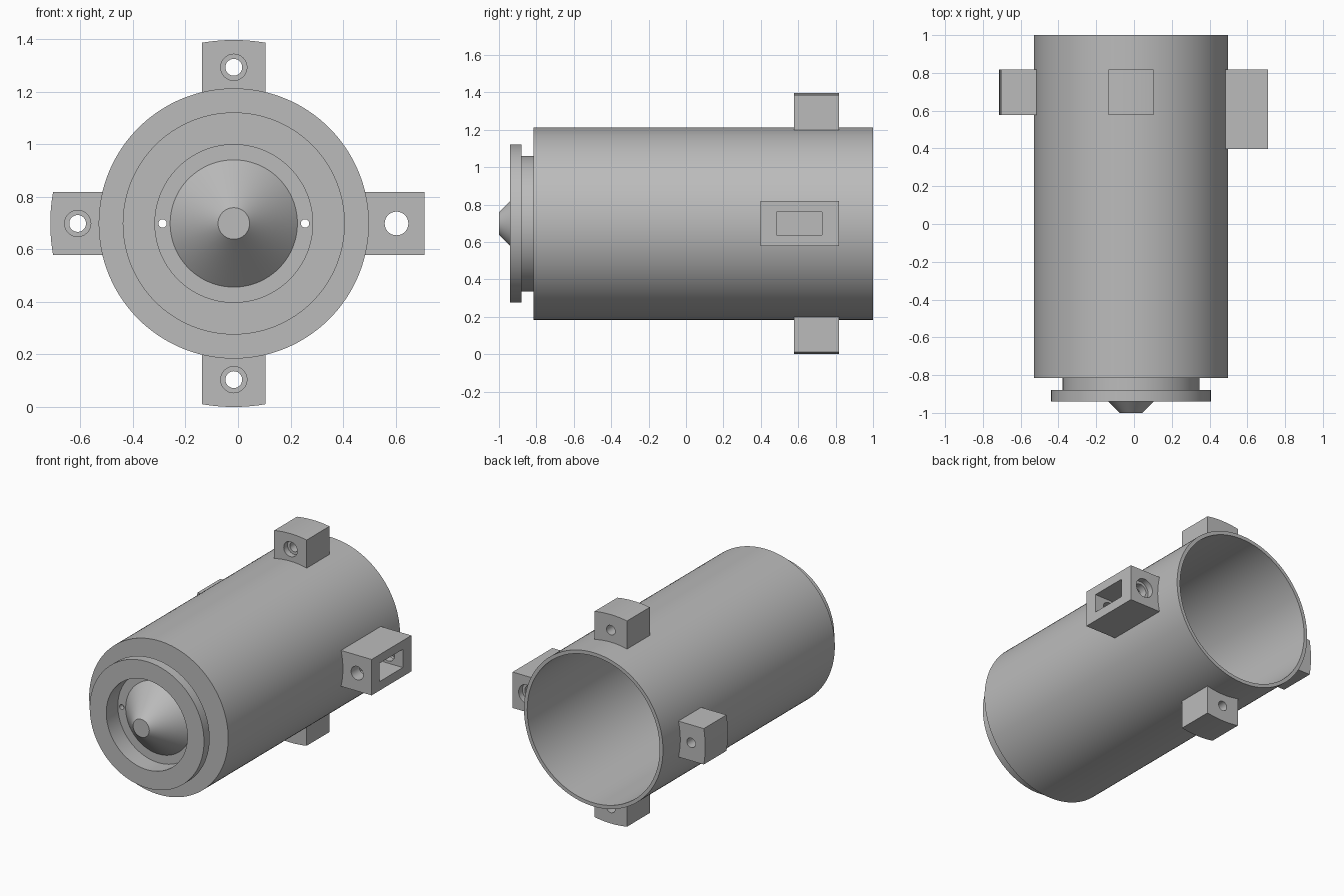
import bpy, bmesh, math
from mathutils import Vector

if "Cube" in bpy.data.objects:
    bpy.data.objects.remove(bpy.data.objects["Cube"])

CX, CZ = -0.016, 0.698        # main axis runs along y
grey = bpy.data.materials.new("light grey")
grey.diffuse_color = (0.5, 0.5, 0.5, 1)
grey.use_nodes = True
grey.node_tree.nodes["Principled BSDF"].inputs["Base Color"].default_value = grey.diffuse_color


def finish(name, bm):
    bmesh.ops.remove_doubles(bm, verts=bm.verts, dist=1e-5)
    bmesh.ops.recalc_face_normals(bm, faces=bm.faces)
    me = bpy.data.meshes.new(name)
    bm.to_mesh(me)
    bm.free()
    me.materials.append(grey)
    ob = bpy.data.objects.new(name, me)
    bpy.context.collection.objects.link(ob)
    return ob


def lathe(name, profile, cx, cz, steps):
    """Revolve (radius, y) points about the y direction through (cx, cz)."""
    bm = bmesh.new()
    vs = [bm.verts.new((cx + r, y, cz)) for r, y in profile]
    es = [bm.edges.new(p) for p in zip(vs, vs[1:])]
    bmesh.ops.spin(bm, geom=vs + es, cent=(cx, 0, cz), axis=(0, 1, 0),
                   angle=math.tau, steps=steps, use_merge=False)
    return finish(name, bm)


def prism(name, pts, y0, y1):
    """Extrude (x, z) points from y0 to y1."""
    bm = bmesh.new()
    f = bm.faces.new([bm.verts.new((x, y0, z)) for x, z in pts])
    ex = bmesh.ops.extrude_face_region(bm, geom=[f])["geom"]
    bmesh.ops.translate(bm, vec=(0, y1 - y0, 0),
                        verts=[v for v in ex if isinstance(v, bmesh.types.BMVert)])
    return finish(name, bm)


def cut(ob, cutter):
    m = ob.modifiers.new("cut", "BOOLEAN")
    m.operation, m.solver, m.object = "DIFFERENCE", "EXACT", cutter
    bpy.context.view_layer.objects.active = ob
    bpy.ops.object.modifier_apply(modifier=m.name)
    bpy.data.objects.remove(cutter)


def smooth(ob):
    bpy.ops.object.select_all(action="DESELECT")
    ob.select_set(True)
    bpy.context.view_layer.objects.active = ob
    bpy.ops.object.shade_smooth_by_angle(angle=math.radians(30))


def lug_outline(angle, inner, outer, flat=False, half=0.12, n=10):
    """Block cross-section with arcs concentric to the tube, turned by angle."""
    us = [-half + 2 * half * i / n for i in range(n + 1)]
    pts = [(u, math.sqrt(inner ** 2 - u * u)) for u in us]
    if flat:
        pts += [(half, outer), (-half, outer)]
    else:
        pts += [(u, math.sqrt(outer ** 2 - u * u)) for u in reversed(us)]
    c, s = math.cos(angle), math.sin(angle)
    return [(CX + u * c + v * s, CZ - u * s + v * c) for u, v in pts]


# Housing: open tube at the back, flange, recess and nose cone at the front
housing = lathe("housing", [
    (0, -1.0), (0.06, -1.0), (0.242, -0.818), (0.30, -0.818), (0.30, -0.94),
    (0.4225, -0.94), (0.4225, -0.88), (0.3625, -0.88), (0.3625, -0.815),
    (0.514, -0.815), (0.514, 1.0), (0.49, 1.0), (0.49, -0.785), (0, -0.785)],
    CX, CZ, 128)
for side in (-1, 1):
    cut(housing, lathe("pin_hole", [(0, -0.9), (0.016, -0.9), (0.016, -0.7), (0, -0.7)],
                       CX + side * 0.271, CZ, 24))
smooth(housing)

# Three small lugs with counterbored holes
for name, a in (("top_lug", 0), ("left_lug", -math.pi / 2), ("bottom_lug", math.pi)):
    lug = prism(name, lug_outline(a, 0.505, 0.698), 0.577, 0.817)
    hx, hz = CX + 0.594 * math.sin(a), CZ + 0.594 * math.cos(a)
    cut(lug, lathe("bolt_hole", [(0, 0.5), (0.05, 0.5), (0.05, 0.617), (0.032, 0.617),
                                 (0.032, 0.9), (0, 0.9)], hx, hz, 32))
    smooth(lug)

# Long right lug: side window, through hole, counterbore at the back
right = prism("right_lug", lug_outline(math.pi / 2, 0.505, 0.71 - CX, True), 0.397, 0.817)
cut(right, lathe("bolt_hole", [(0, 0.3), (0.045, 0.3), (0.045, 0.777), (0.063, 0.777),
                               (0.063, 0.9), (0, 0.9)], 0.603, CZ, 40))
cut(right, prism("window", [(0.53, 0.638), (0.8, 0.638), (0.8, 0.76), (0.53, 0.76)],
                 0.483, 0.727))
smooth(right)
